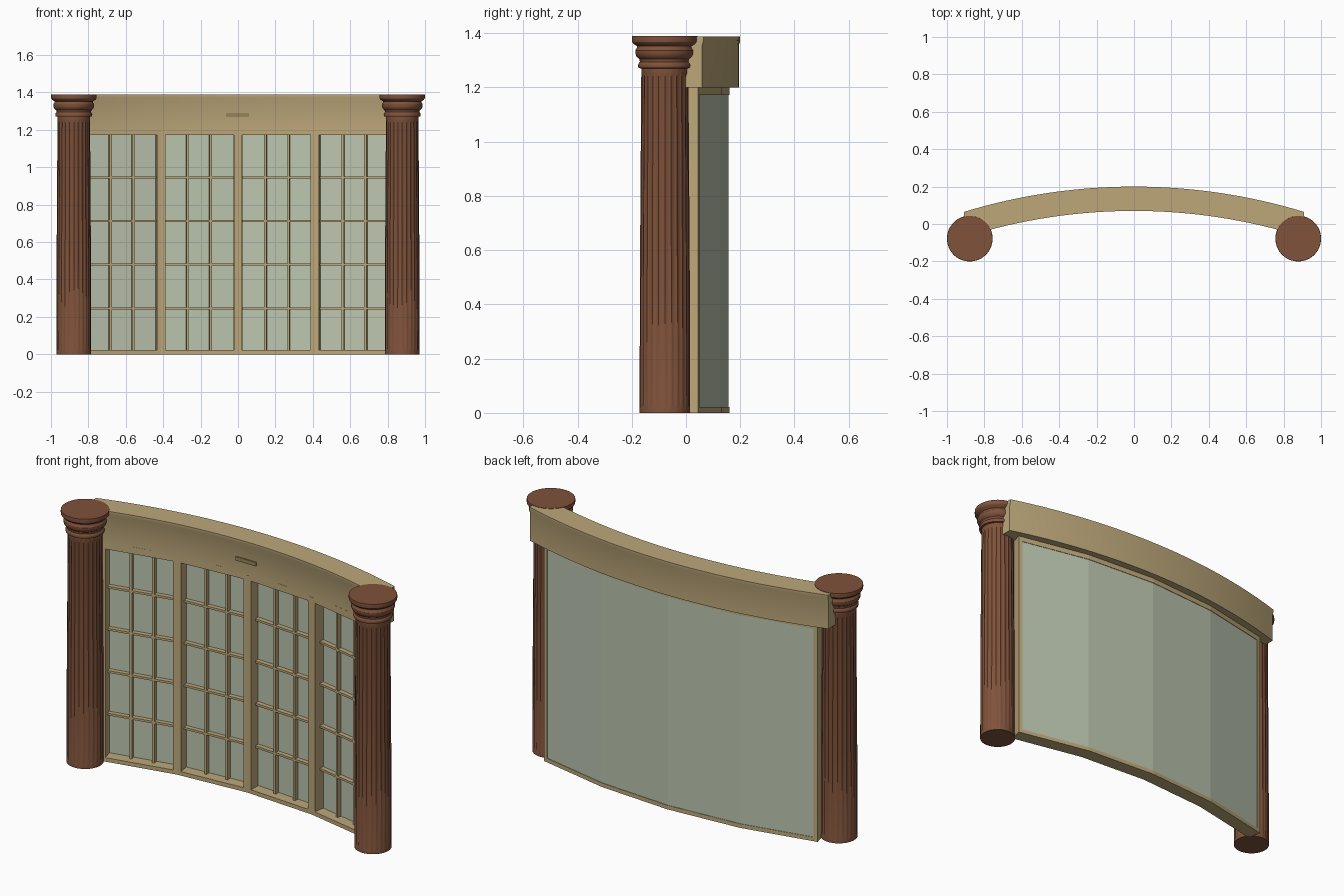
import bpy, bmesh
from math import sin, cos, pi, sqrt

cube = bpy.data.objects.get("Cube")
if cube:
    bpy.data.objects.remove(cube, do_unlink=True)


def material(name, rgb):
    m = bpy.data.materials.new(name)
    m.use_nodes = True
    m.diffuse_color = (*rgb, 1)
    m.node_tree.nodes["Principled BSDF"].inputs["Base Color"].default_value = (*rgb, 1)
    return m


TAN = material("tan_wood", (0.51, 0.39, 0.195))
BROWN = material("red_brown_wood", (0.215, 0.085, 0.043))
GLASS = material("pale_green_glass", (0.50, 0.56, 0.43))
DARK = material("dark_tan_plate", (0.31, 0.23, 0.10))

CY = -2.925      # centre of the plan curve
BAY = 0.137      # angle of one flat bay


def finish(name, bm, mat, smooth=False):
    bmesh.ops.recalc_face_normals(bm, faces=bm.faces)
    mesh = bpy.data.meshes.new(name)
    bm.to_mesh(mesh)
    bm.free()
    ob = bpy.data.objects.new(name, mesh)
    bpy.context.collection.objects.link(ob)
    mesh.materials.append(mat)
    if smooth:
        bpy.ops.object.select_all(action='DESELECT')
        ob.select_set(True)
        bpy.context.view_layer.objects.active = ob
        bpy.ops.object.shade_smooth_by_angle(angle=pi / 6)
    return ob


def skin(bm, rings, closed=True):
    """Join equal rings of points with quads and cap both ends."""
    rows = [[bm.verts.new(p) for p in ring] for ring in rings]
    n = len(rows[0])
    for a, b in zip(rows, rows[1:]):
        for i in range(n):
            j = (i + 1) % n
            bm.faces.new((a[i], a[j], b[j], b[i]))
    bm.faces.new(rows[0])
    bm.faces.new(rows[-1])


def on_bay(bay, t, r, z):
    """Point on the flat chord of a bay; t runs 0..1 across it."""
    a, b = (bay - 2) * BAY, (bay - 1) * BAY
    x = r * (sin(a) * (1 - t) + sin(b) * t)
    y = r * (cos(a) * (1 - t) + cos(b) * t)
    return (x, y + CY, z)


def bar(bm, bay, t0, t1, r0, r1, z0, z1):
    skin(bm, [[on_bay(bay, t, r, z) for r, z in
               ((r0, z0), (r1, z0), (r1, z1), (r0, z1))] for t in (t0, t1)])


# Window frame, glazing bars and glass, one flat bay at a time
FRONT, BACK = 3.008, 3.085
STILE = 0.055
frame, bars, glass = bmesh.new(), bmesh.new(), bmesh.new()
for bay in range(4):
    bar(frame, bay, 0, 1, FRONT, BACK, 0, 0.022)
    bar(frame, bay, 0, 1, FRONT, BACK, 1.172, 1.21)
    bar(frame, bay, 0, STILE, FRONT, BACK if bay == 0 else 3.08, 0.022, 1.172)
    bar(frame, bay, 1 - STILE, 1, FRONT, BACK if bay == 3 else 3.08, 0.022, 1.172)
    inner = 1 - 2 * STILE
    for k in (1, 2):
        t = STILE + inner * k / 3
        bar(bars, bay, t - 0.015, t + 0.015, 3.045, 3.08, 0.022, 1.172)
    for z in (0.245, 0.48, 0.713, 0.945):
        bar(bars, bay, STILE, 1 - STILE, 3.045, 3.08, z - 0.006, z + 0.006)
    cuts = [STILE if bay == 0 else 0, STILE + inner / 3,
            STILE + inner * 2 / 3, 1 - STILE if bay == 3 else 1]
    for t0, t1 in zip(cuts, cuts[1:]):
        bar(glass, bay, t0, t1, 3.07, 3.082, 0.022, 1.172)
finish("window_frame", frame, TAN)
finish("glazing_bars", bars, TAN)
finish("glass_panes", glass, GLASS)

# Curved header with a small crown, swept along the arc and cut square at the ends
section = [(3.002, 1.2), (3.12, 1.2), (3.12, 1.355), (3.125, 1.372), (3.125, 1.388),
           (2.995, 1.388), (2.995, 1.372), (3.002, 1.355)]
header = bmesh.new()
steps = 32
skin(header, [[(x, sqrt(r * r - x * x) + CY, z) for r, z in section]
              for x in (0.91 * (2 * i / steps - 1) for i in range(steps + 1))])
finish("curved_header", header, TAN, True)

# Small plate on the header
plate = bmesh.new()
skin(plate, [[(x, y, z) for y, z in ((0.07, 1.268), (0.08, 1.268), (0.08, 1.289), (0.07, 1.289))]
             for x in (-0.065, 0.06)])
finish("header_plate", plate, DARK)

# Columns: fluted shaft and turned capital
FLUTES, SUB = 24, 4


def column_ring(cx, r, z, depth):
    n = FLUTES * SUB
    pts = []
    for i in range(n):
        a = 2 * pi * i / n
        rr = r - depth * sin(pi * (i % SUB) / SUB)
        pts.append((cx + rr * cos(a), -0.078 + rr * sin(a), z))
    return pts


shaft = [(0.093, 0, 0), (0.093, 0.02, 0), (0.093, 0.03, 0.004),
         (0.092, 0.5, 0.004), (0.087, 1.24, 0.004), (0.087, 1.25, 0), (0.087, 1.272, 0)]
capital = [(0.087, 1.27), (0.097, 1.272), (0.099, 1.28), (0.097, 1.288), (0.092, 1.294),
           (0.094, 1.305), (0.104, 1.313), (0.109, 1.325), (0.109, 1.337), (0.103, 1.346),
           (0.102, 1.352), (0.115, 1.36), (0.121, 1.368), (0.122, 1.378), (0.121, 1.39)]
for side, cx in (("left", 0.878), ("right", -0.878)):
    bm = bmesh.new()
    skin(bm, [column_ring(cx, r, z, d) for r, z, d in shaft])
    finish(side + "_column_shaft", bm, BROWN, True)
    bm = bmesh.new()
    skin(bm, [column_ring(cx, r, z, 0) for r, z in capital])
    finish(side + "_column_capital", bm, BROWN, True)
